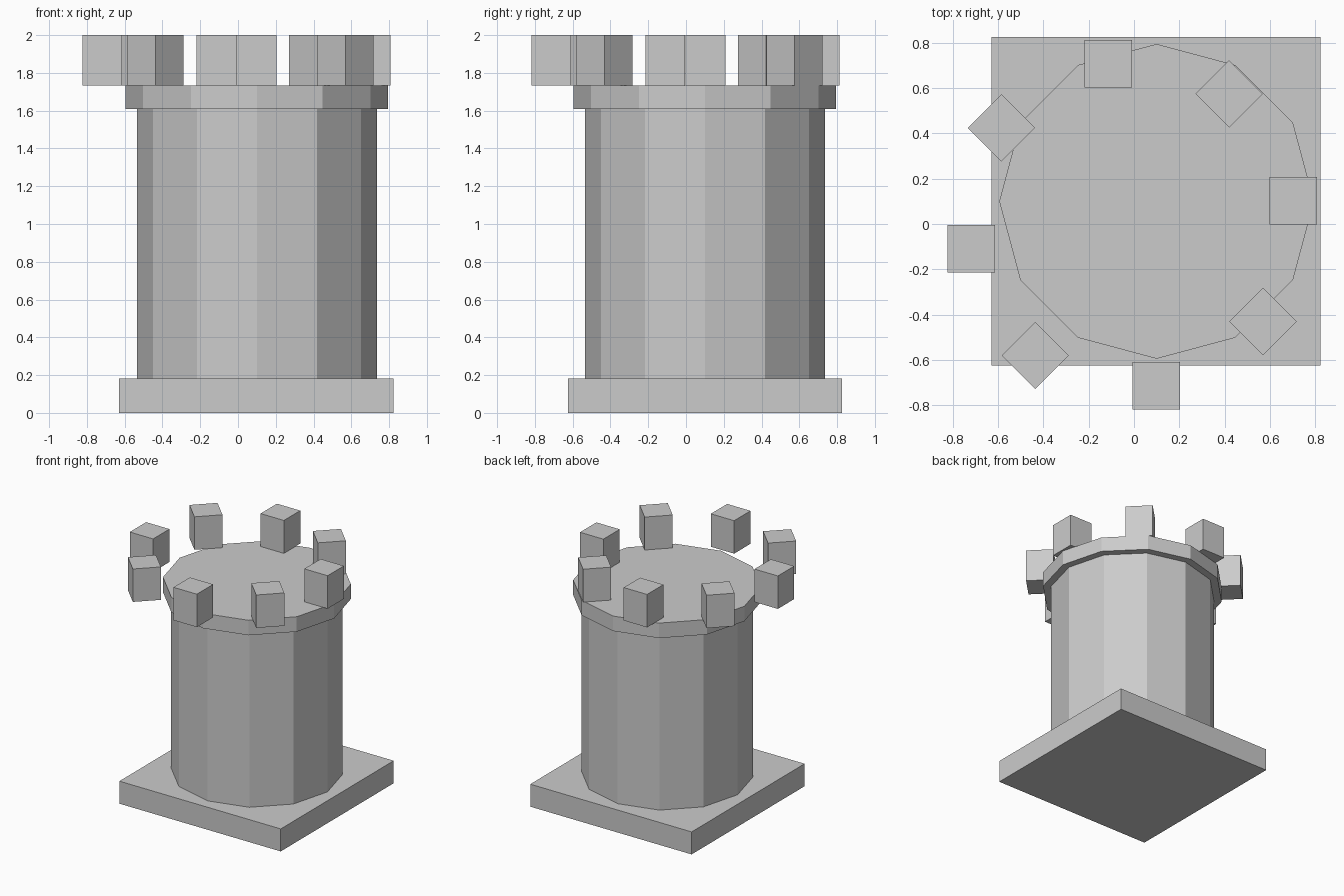
import bpy
from math import radians
from mathutils import Matrix, Vector

if "Cube" in bpy.data.objects:
    bpy.data.objects.remove(bpy.data.objects["Cube"])

AXIS = 0.1  # tower axis offset in x and y


def box(name, center, size, angle=0.0):
    bpy.ops.mesh.primitive_cube_add(size=1, location=center, rotation=(0, 0, angle))
    obj = bpy.context.object
    obj.name = name
    obj.scale = size
    return obj


def drum(name, radius, z0, z1):
    # 12-sided drum with a vertex on each axis
    bpy.ops.mesh.primitive_cylinder_add(vertices=12, radius=radius, depth=z1 - z0,
                                        location=(AXIS, AXIS, (z0 + z1) / 2))
    bpy.context.object.name = name


# Square plinth
box("base_slab", (AXIS - 0.003, AXIS, 0.0915), (1.452, 1.452, 0.183))

# Tower body and overhanging rim
drum("tower_shaft", 0.635, 0.183, 1.61)
drum("tower_rim", 0.695, 1.61, 1.732)

# Ring of eight battlement blocks, off-centre from the tower
ring_center = Vector((-0.008, -0.003, 1.866))
for i in range(8):
    angle = radians(45 * i)
    offset = Matrix.Rotation(angle, 3, 'Z') @ Vector((0.711, 0.106, 0))
    box(f"battlement_{i + 1}", ring_center + offset, (0.21, 0.21, 0.268), angle)
